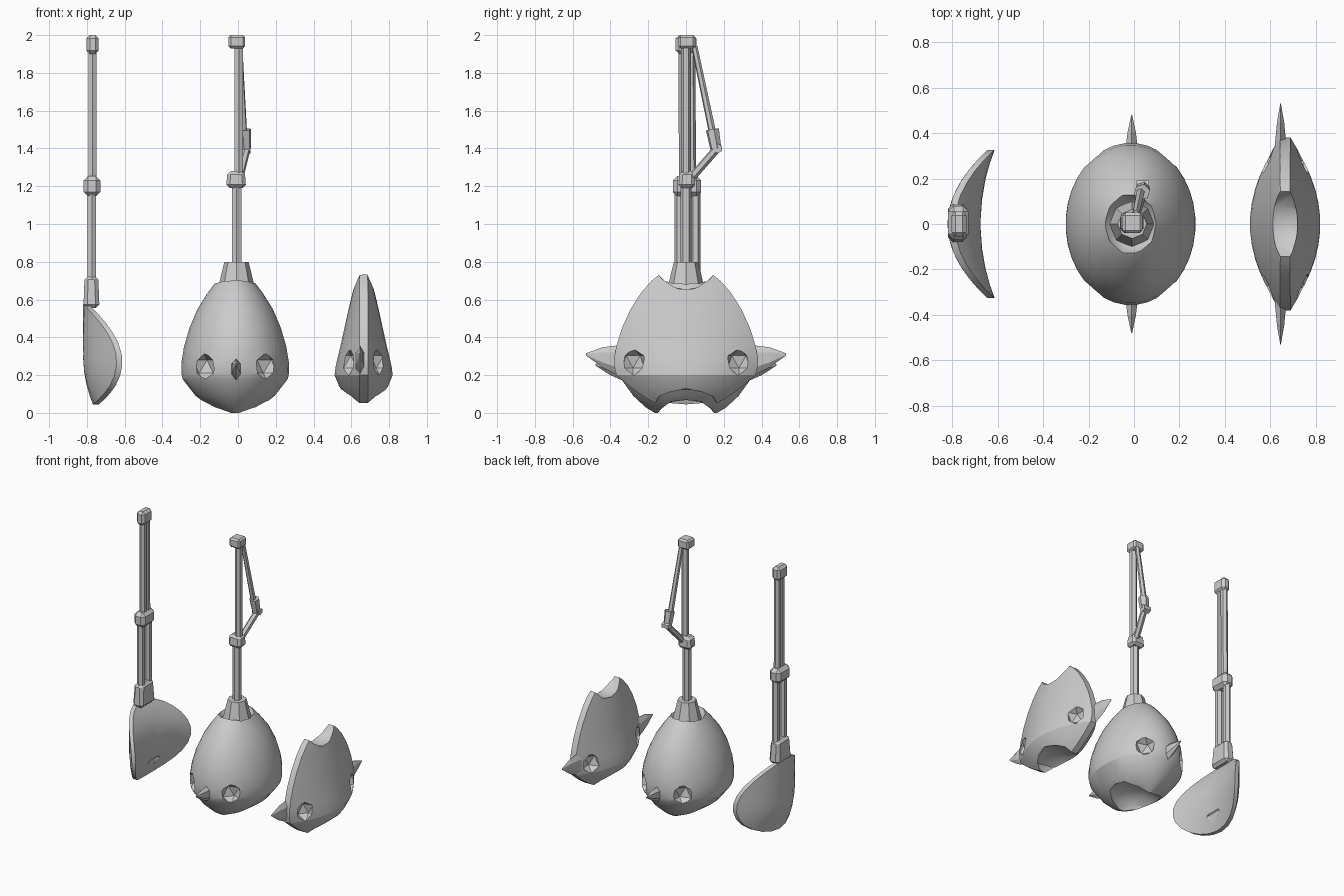
import bpy, bmesh, math
from mathutils import Vector, Matrix

if "Cube" in bpy.data.objects:
    bpy.data.objects.remove(bpy.data.objects["Cube"])


def make(name, bm, smooth=None):
    bmesh.ops.recalc_face_normals(bm, faces=bm.faces)
    me = bpy.data.meshes.new(name)
    bm.to_mesh(me)
    bm.free()
    ob = bpy.data.objects.new(name, me)
    bpy.context.collection.objects.link(ob)
    if smooth:
        activate(ob)
        bpy.ops.object.shade_smooth_by_angle(angle=math.radians(smooth))
    return ob


def activate(ob):
    bpy.ops.object.select_all(action='DESELECT')
    ob.select_set(True)
    bpy.context.view_layer.objects.active = ob


def loft(bm, rings):
    vs = [[bm.verts.new(p) for p in r] for r in rings]
    n = len(vs[0])
    for a, b in zip(vs, vs[1:]):
        for i in range(n):
            j = (i + 1) % n
            bm.faces.new((a[i], a[j], b[j], b[i]))
    bm.faces.new(vs[0])
    bm.faces.new(vs[-1])


def rod(name, a, b, r1, r2=None, sides=6):
    a, b = Vector(a), Vector(b)
    bm = bmesh.new()
    d = b - a
    m = Matrix.Translation((a + b) / 2) @ d.to_track_quat('Z', 'Y').to_matrix().to_4x4()
    bmesh.ops.create_cone(bm, cap_ends=True, segments=sides, radius1=r1,
                          radius2=r1 if r2 is None else r2, depth=d.length, matrix=m)
    return make(name, bm)


def block(name, c, size, bevel=0.018, taper=1.0):
    bm = bmesh.new()
    bmesh.ops.create_cube(bm, size=1)
    for v in bm.verts:
        k = taper if v.co.z > 0 else 1
        v.co = Vector((v.co.x * size[0] * k + c[0], v.co.y * size[1] * k + c[1],
                       v.co.z * size[2] + c[2]))
    bmesh.ops.bevel(bm, geom=bm.edges[:], offset=bevel, segments=1, affect='EDGES')
    return make(name, bm)


def scoop(ob, c, r, sub=1):
    # carve a faceted ellipsoid pocket
    bm = bmesh.new()
    bmesh.ops.create_icosphere(bm, subdivisions=sub, radius=1)
    for v in bm.verts:
        v.co = Vector([c[i] + v.co[i] * r[i] for i in range(3)])
    cut = make("cutter", bm)
    cut.hide_render = True
    mod = ob.modifiers.new("scoop", 'BOOLEAN')
    mod.operation, mod.solver, mod.object = 'DIFFERENCE', 'EXACT', cut
    activate(ob)
    bpy.ops.object.modifier_apply(modifier=mod.name)
    bpy.data.objects.remove(cut)


def shell(name, cx, profile, lens):
    # stacked rings: oval, or pointed lens with a thin flat edge
    n, rings = 36, []
    for z, hx, hy in profile:
        ring = []
        for i in range(n):
            t = 2 * math.pi * (i + 0.5) / n
            s, c = math.sin(t), math.cos(t)
            if lens:
                e = min(0.022, hx * 0.6)
                x = math.copysign(e + (hx - e) * c * c, c)
            else:
                x = hx * c
            ring.append((cx + x, hy * s, z))
        rings.append(ring)
    bm = bmesh.new()
    loft(bm, rings)
    return make(name, bm)


def horn(name, cx, sy, y0, z0, rx, rz, y1, z1):
    bm = bmesh.new()
    rings = []
    for f, k in ((0, 1), (0.55, 0.62), (1, 0.06)):
        rings.append([(cx + rx * k * math.cos(a), sy * (y0 + (y1 - y0) * f),
                       z0 + (z1 - z0) * f + rz * k * math.sin(a))
                      for a in [math.tau * i / 6 + math.pi / 6 for i in range(6)]])
    loft(bm, rings)
    make(name, bm)


SIGNS = [(sx, sy) for sx in (-1, 1) for sy in (-1, 1)]

# central rounded body with scooped top, underside and four eye pockets
EX = -0.015
body = shell("round_body", EX, [
    (0, .05, .165), (.03, .13, .215), (.09, .21, .28), (.18, .28, .345), (.21, .286, .355),
    (.27, .285, .357), (.35, .272, .348), (.45, .243, .318), (.55, .2, .265),
    (.63, .15, .2), (.69, .105, .145), (.73, .06, .09)], False)
scoop(body, (EX, 0, .75), (.13, .145, .14), 2)
scoop(body, (EX, 0, -.01), (.24, .155, .13), 2)
for sx, sy in SIGNS:
    scoop(body, (EX + sx * .17, sy * .3, .245), (.075, .075, .078))
activate(body)
bpy.ops.object.shade_smooth_by_angle(angle=math.radians(25))

# flattened lens body on the right
RX = 0.665
flat = shell("flat_body", RX, [
    (.05, .05, .16), (.08, .085, .215), (.14, .13, .3), (.2, .155, .37), (.24, .15, .38),
    (.29, .139, .383), (.36, .122, .368), (.45, .102, .34), (.55, .08, .294),
    (.64, .058, .236), (.7, .043, .182), (.75, .032, .12), (.78, .025, .06)], True)
scoop(flat, (RX, 0, .81), (.2, .17, .17), 2)
scoop(flat, (RX, 0, .04), (.22, .17, .105), 2)
for sx, sy in SIGNS:
    scoop(flat, (RX + sx * .087, sy * .28, .27), (.07, .07, .075))
activate(flat)
bpy.ops.object.shade_smooth_by_angle(angle=math.radians(25))

# side horns on both bodies
for s, tag in ((-1, "front"), (1, "back")):
    horn("round_body_horn_" + tag, EX + .005, s, .31, .225, .034, .065, .48, .255)
    horn("flat_body_horn_" + tag, RX - .02, s, .34, .275, .03, .085, .53, .31)

# curved scoop panel on the left, thick in the middle, thin at the rim
def panel_point(r, a, inner):
    y = .325 * r * math.sin(a)
    z = .31 + .265 * r * math.cos(a)
    y *= 1 - .12 * r * math.cos(a)
    low = max(0, .3 - z)
    x = -.82 + 1.65 * y * y + .8 * low * low
    return (x + (.03 + .115 * (1 - r * r) if inner else 0), y, z)


angles = [math.tau * i / 28 for i in range(28)]
steps = (.08, .35, .6, .82, 1)
bm = bmesh.new()
loft(bm, [[panel_point(r, a, False) for a in angles] for r in steps]
     + [[panel_point(r, a, True) for a in angles] for r in reversed(steps)])
panel = make("curved_panel", bm)
scoop(panel, (-.65, 0, .13), (.07, .11, .08))
activate(panel)
bpy.ops.object.shade_smooth_by_angle(angle=math.radians(30))

# left pole: twin rods, joints and socket
LX = -0.773
for s in (-1, 1):
    rod("left_upper_rod", (LX + .003, .008 + s * .022, 1.2), (LX + .003, .005 + s * .02, 1.93), .024)
    rod("left_lower_rod", (LX, .008 + s * .042, .62), (LX, .008 + s * .042, 1.18), .026)
block("left_top_cap", (LX + .003, 0, 1.95), (.065, .11, .1))
block("left_joint", (LX, .005, 1.2), (.09, .15, .11), .025)
block("left_socket", (LX - .003, .005, .64), (.085, .17, .17), .02, .85)

# central pole: collar, single rods, joint, cap
block("top_cap", (-.006, .005, 1.965), (.088, .09, .07), .012)
rod("upper_rod", (.005, .0, 1.25), (.005, .0, 1.94), .026)
block("middle_joint", (-.01, .005, 1.235), (.105, .09, .09), .018, .88)
rod("lower_rod", (-.007, 0, .75), (-.007, 0, 1.22), .03)
rod("neck_collar", (-.008, .0, .62), (-.008, .0, .8), .108, .064, 8)

# side brace with elbow
rod("brace_upper", (.008, .045, 1.94), (.03, .145, 1.46), .016, .02)
rod("brace_lower", (.045, .165, 1.4), (.005, .025, 1.24), .022)
rod("brace_elbow", (.035, .14, 1.5), (.04, .158, 1.4), .036, .03)
rod("brace_pin", (.012, .168, 1.4), (.066, .168, 1.4), .026)
